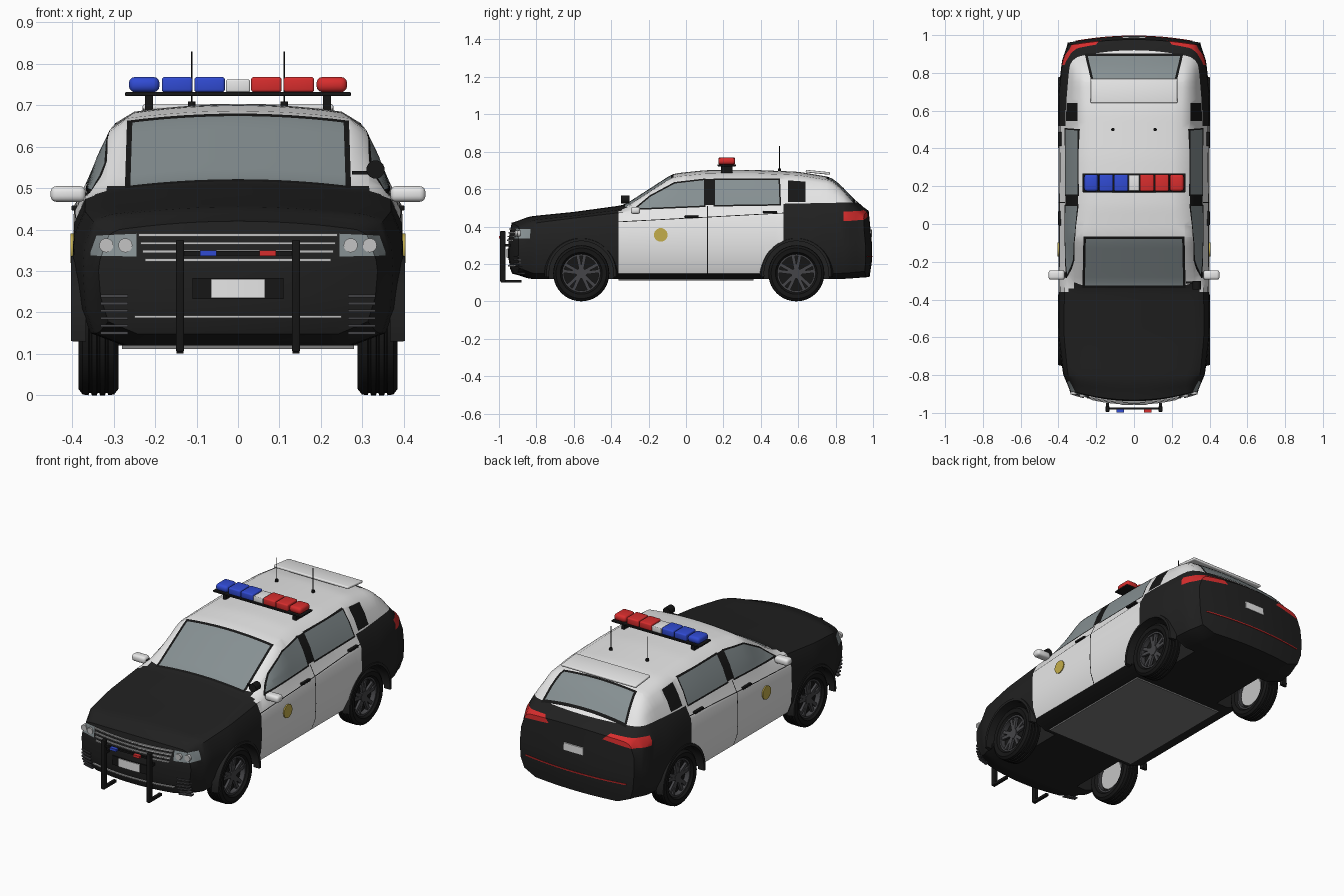
import bpy, bmesh, math
from mathutils import Vector, Matrix

if "Cube" in bpy.data.objects:
    bpy.data.objects.remove(bpy.data.objects["Cube"])


def material(name, r, g, b):
    m = bpy.data.materials.new(name)
    m.use_nodes = True
    m.diffuse_color = (r, g, b, 1)
    m.node_tree.nodes["Principled BSDF"].inputs["Base Color"].default_value = (r, g, b, 1)
    return m


BLACK = material("black paint", .015, .015, .015)
WHITE = material("white paint", .8, .8, .8)
GLASS = material("grey glass", .24, .28, .29)
TRIM = material("black trim", .008, .008, .008)
METAL = material("dark metal", .06, .06, .065)
SILVER = material("silver", .55, .55, .55)
BLUE = material("blue lamp", .03, .07, .65)
RED = material("red lamp", .68, .026, .026)
GOLD = material("gold", .55, .42, .07)
FLOOR = material("floor grey", .2, .2, .2)
made = []


def make(name, bm, *mats):
    bmesh.ops.recalc_face_normals(bm, faces=bm.faces[:])
    me = bpy.data.meshes.new(name)
    bm.to_mesh(me)
    bm.free()
    for m in mats:
        me.materials.append(m)
    ob = bpy.data.objects.new(name, me)
    bpy.context.collection.objects.link(ob)
    made.append(ob)
    return ob


def box(name, centre, size, mat, bevel=0, tilt=0):
    bm = bmesh.new()
    m = Matrix.Translation(centre) @ Matrix.Rotation(tilt, 4, 'X') @ Matrix.Diagonal((*size, 1))
    bmesh.ops.create_cube(bm, size=1, matrix=m)
    if bevel:
        bmesh.ops.bevel(bm, geom=bm.edges[:], offset=bevel, segments=3, profile=.5, affect='EDGES')
    return make(name, bm, mat)


def add_cylinder(bm, centre, r, depth, axis, segs):
    turn = {'x': Matrix.Rotation(math.pi / 2, 4, 'Y'), 'y': Matrix.Rotation(math.pi / 2, 4, 'X'), 'z': Matrix()}
    bmesh.ops.create_cone(bm, cap_ends=True, segments=segs, radius1=r, radius2=r, depth=depth,
                          matrix=Matrix.Translation(centre) @ turn[axis])


def cylinder(name, centre, r, depth, axis, mat, segs=24):
    bm = bmesh.new()
    add_cylinder(bm, centre, r, depth, axis, segs)
    return make(name, bm, mat)


def lathe(name, profile, mat, start=0, end=360, segs=40):
    """Turn a closed (x, radius) profile about the x axis."""
    bm = bmesh.new()
    full = end - start == 360
    rings = []
    for k in range(segs if full else segs + 1):
        a = math.radians(start + (end - start) * k / segs)
        rings.append([bm.verts.new((x, r * math.cos(a), r * math.sin(a))) for x, r in profile])
    n = len(profile)
    for k in range(segs):
        a, b = rings[k], rings[(k + 1) % len(rings)]
        for i in range(n):
            bm.faces.new((a[i], a[(i + 1) % n], b[(i + 1) % n], b[i]))
    if not full:
        bm.faces.new(rings[0])
        bm.faces.new(rings[-1])
    return make(name, bm, mat)


def curve(*pts):
    """Smoothed polyline through (y, value) points."""
    def line(y):
        if y <= pts[0][0]:
            return pts[0][1]
        for (a, u), (b, v) in zip(pts, pts[1:]):
            if y <= b:
                return u + (v - u) * (y - a) / (b - a)
        return pts[-1][1]
    return lambda y: sum(line(y + d) for d in (-.02, 0, .02)) / 3


# Body shape along its length
FRONT, REAR = -.95, .995
low = curve((-.95, .15), (-.85, .12), (.85, .12), (.99, .13))
width = curve((-.95, .335), (-.8, .375), (-.6, .4), (.7, .4), (.88, .38), (.99, .35))
belt_z = curve((-.95, .385), (-.8, .42), (-.6, .445), (-.35, .475), (0, .5), (.5, .515), (.85, .52), (.96, .47), (.99, .44))
belt_w = curve((-.95, .31), (-.8, .35), (-.6, .37), (.6, .365), (.85, .345), (.99, .325))
top_z = curve((-.95, .4), (-.85, .435), (-.6, .46), (-.33, .497), (-.07, .665), (.1, .683), (.35, .685),
              (.6, .675), (.78, .645), (.9, .535), (.97, .485), (.99, .46))
top_w = curve((-.95, .27), (-.6, .29), (-.07, .275), (.1, .25), (.6, .25), (.9, .27), (.99, .29))


def bend(x, y, z):
    """Round the nose and tail in plan and in profile."""
    if y < -.8:
        y += (-.8 - y) / .15 * (.06 * (x / .35) ** 2 + .4 * max(0, .2 - z) + .2 * max(0, z - .33))
    elif y > .85:
        y -= (y - .85) / .145 * (.035 * (x / .35) ** 2 + .1 * max(0, z - .3) + .15 * max(0, .22 - z))
    return (x, y, z)


def section(y):
    w, zb, bz, bw, tz, tw = (f(y) for f in (width, low, belt_z, belt_w, top_z, top_w))
    rows = [(.72 * w, zb), (.93 * w, zb + .03), (.985 * w, zb + .09), (w, .3), (.99 * w, bz - .06)]
    return rows + [(bw + (tw - bw) * u, bz + (tz - bz) * v) for u, v in ((0, 0), (.27, .45), (.6, .84), (1, 1))]


def build_body():
    bm, verts, K, N, I = bmesh.new(), {}, 64, 12, 8
    ys = [FRONT + (REAR - FRONT) * k / K for k in range(K + 1)]
    rows = [section(y) for y in ys]

    def p(k, i, j):
        if (k, i, j) not in verts:
            f = 2 * j / N - 1
            x, z = rows[k][i]
            z += .018 * (1 - f * f) if i == I else 0
            verts[k, i, j] = bm.verts.new(bend(x * f, ys[k], z))
        return verts[k, i, j]

    for k in range(K):
        for j in (0, N):
            for i in range(I):
                bm.faces.new((p(k, i, j), p(k + 1, i, j), p(k + 1, i + 1, j), p(k, i + 1, j)))
        for i in (0, I):
            for j in range(N):
                bm.faces.new((p(k, i, j), p(k + 1, i, j), p(k + 1, i, j + 1), p(k, i, j + 1)))
    for k in (0, K):
        for i in range(I):
            for j in range(N):
                bm.faces.new((p(k, i, j), p(k, i + 1, j), p(k, i + 1, j + 1), p(k, i, j + 1)))
    return make("body", bm, BLACK, WHITE, GLASS, TRIM, RED)


def paint(bm, poly, axes, mat, keep, grow=0):
    """Cut a convex outline into the kept faces and colour its inside."""
    pts = [Vector(q) for q in poly]
    mid = sum(pts, Vector((0, 0))) / len(pts)
    planes = []
    for a, b in zip(pts, pts[1:] + pts[:1]):
        n = Vector((b.y - a.y, a.x - b.x)).normalized()
        n = n if n.dot(a - mid) > 0 else -n
        co, no = Vector((0, 0, 0)), Vector((0, 0, 0))
        for t, ax in enumerate(axes):
            co[ax], no[ax] = a[t] + n[t] * grow, n[t]
        planes.append((co, no))
    for co, no in planes:
        bm.normal_update()
        faces = [f for f in bm.faces if keep(f, f.calc_center_median())
                 and all(any((v.co - c).dot(d) < 0 for v in f.verts) for c, d in planes)]
        geom = faces + list({e for f in faces for e in f.edges}) + list({v for f in faces for v in f.verts})
        bmesh.ops.bisect_plane(bm, geom=geom, dist=1e-5, plane_co=co, plane_no=no)
    bm.normal_update()
    for f in bm.faces:
        m = f.calc_center_median()
        if keep(f, m) and all((m - c).dot(d) < 0 for c, d in planes):
            f.material_index = mat


# Body with wheel wells
AXLES = (-.56, .59)
body = build_body()
bm = bmesh.new()
for y in AXLES:
    for s in (1, -1):
        add_cylinder(bm, (s * .37, y, .15), .175, .3, 'x', 48)
cutter = make("well_cutter", bm, BLACK)
cutter.hide_render = True
mod = body.modifiers.new("wells", 'BOOLEAN')
mod.operation, mod.solver, mod.object = 'DIFFERENCE', 'EXACT', cutter
bpy.context.view_layer.update()
cut = bpy.data.meshes.new_from_object(body.evaluated_get(bpy.context.evaluated_depsgraph_get()))
body.modifiers.clear()
made.remove(cutter)
bpy.data.objects.remove(cutter)

# Painted panels, windows and lamps
bm = bmesh.new()
bm.from_mesh(cut)
bmesh.ops.triangulate(bm, faces=[f for f in bm.faces if len(f.verts) > 4])
SIDE, PLAN, FACE = (1, 2), (0, 1), (0, 2)
on_side = lambda f, m: abs(f.normal.x) > .3 and abs(m.x) > .26
on_top = lambda f, m: f.normal.z > .2 and m.z > .48
paint(bm, [(-.36, .15), (.52, .15), (.52, .53), (-.36, .53)], SIDE, 1, on_side)
paint(bm, [(-.33, .505), (-.33, .8), (.95, .8), (.95, .53)], SIDE, 1, lambda f, m: m.z > .45)
paint(bm, [(-.36, .423), (.52, .47), (.52, .474), (-.36, .427)], SIDE, 3, on_side)
paint(bm, [(.112, .15), (.117, .15), (.117, .51), (.112, .51)], SIDE, 3, on_side)
paint(bm, [(.09, .515), (.155, .515), (.155, .655), (.09, .655)], SIDE, 3, on_side)
paint(bm, [(.545, .53), (.64, .53), (.64, .64), (.545, .647)], SIDE, 3, on_side)
front_window = [(-.265, .497), (.095, .512), (.095, .648), (-.06, .63), (-.19, .56)]
back_window = [(.155, .515), (.5, .52), (.495, .65), (.155, .65)]
for outline in (front_window, back_window):
    paint(bm, outline, SIDE, 3, on_side, .008)
    paint(bm, outline, SIDE, 2, on_side)
windshield = [(-.26, -.325), (.26, -.325), (.255, -.08), (-.255, -.08)]
rear_window = [(-.245, .89), (.245, .89), (.215, .765), (-.215, .765)]
for outline in (windshield, rear_window):
    paint(bm, outline, PLAN, 3, on_top, .013)
    paint(bm, outline, PLAN, 2, on_top)
for s in (1, -1):
    paint(bm, [(s * .245, .335), (s * .4, .338), (s * .4, .383), (s * .245, .39)], FACE, 2, lambda f, m: m.y < -.84)
    paint(bm, [(s * .165, .455), (s * .42, .425), (s * .42, .478), (s * .2, .488)], FACE, 4, lambda f, m: m.y > .84)
bm.to_mesh(body.data)
bm.free()


def strip(name, x0, x1, z, height, end, mat, out=.007):
    """Bar that follows the curve of the nose or tail."""
    bm, n, sign = bmesh.new(), 12, (1 if end > 0 else -1)
    prev = None
    for k in range(n + 1):
        x = x0 + (x1 - x0) * k / n
        y = bend(x, end, z)[1]
        ring = [bm.verts.new((x, y + sign * d, z + h * height / 2))
                for d, h in ((-.015, -1), (out, -1), (out, 1), (-.015, 1))]
        if prev:
            for i in range(4):
                bm.faces.new((prev[i], prev[(i + 1) % 4], ring[(i + 1) % 4], ring[i]))
        if k in (0, n):
            bm.faces.new(ring)
        prev = ring
    return make(name, bm, mat)


# Nose: grille, plate, vents, lamps
for k in range(4):
    strip("grille_bar", -.24 + k * .005, .24 - k * .005, .387 - k * .02, .007, FRONT, SILVER)
strip("lower_chrome_strip", -.25, .25, .19, .006, FRONT, SILVER)
strip("plate_holder", -.11, .11, .258, .05, FRONT, TRIM, .005)
strip("front_plate", -.065, .065, .258, .046, FRONT, WHITE, .009)
for s in (1, -1):
    for k in range(6):
        strip("vent_rib", s * .265, s * .332, .15 + k * .018, .007, FRONT, METAL)
    for x in (.272, .318):
        cylinder("headlamp", (s * x, bend(x, FRONT, .362)[1], .362), .017, .016, 'y', SILVER)

# Tail: plate, red line
strip("rear_plate", -.06, .06, .365, .04, REAR, WHITE, .005)
strip("rear_red_line", -.31, .31, .24, .006, REAR, RED, .003)

# Push bar
for s in (1, -1):
    box("push_bar_post", (s * .14, -.98, .24), (.02, .03, .27), TRIM, .004)
    box("push_bar_foot", (s * .14, -.935, .108), (.016, .11, .014), TRIM)
    box("push_bar_link", (s * .14, -.955, .3), (.014, .04, .014), TRIM)
    box("push_bar_lamp", (s * .072, -.99, .343), (.04, .018, .014), RED if s > 0 else BLUE)
box("push_bar_cross", (0, -.977, .343), (.28, .012, .01), TRIM)

# Side parts
for s in (1, -1):
    box("mirror", (s * .41, -.27, .486), (.085, .05, .038), WHITE, .014)
    box("mirror_arm", (s * .365, -.27, .482), (.03, .025, .016), TRIM)
    cylinder("door_badge", (s * .397, -.135, .355), .037, .014, 'x', GOLD, 14)
    for y, z in ((.03, .452), (.45, .478)):
        box("door_handle", (s * .393, y, z), (.018, .075, .012), TRIM, .003)
cylinder("spotlight", (.332, -.325, .545), .022, .045, 'y', TRIM)
box("spotlight_arm", (.3, -.31, .537), (.05, .01, .008), TRIM)
box("floor_panel", (0, 0, .118), (.56, .72, .012), FLOOR)

# Roof parts
box("light_bar_base", (0, .218, .727), (.545, .1, .01), TRIM, .003)
for s in (1, -1):
    box("light_bar_foot", (s * .215, .218, .705), (.02, .06, .04), TRIM)
    cylinder("antenna_base", (s * .112, .5, .703), .009, .012, 'z', TRIM, 12)
    cylinder("antenna", (s * .112, .5, .765), .002, .13, 'z', TRIM, 6)
    for x, round_off in ((.0685, .007), (.147, .007), (.2265, .015)):
        box("bar_lamp", (s * x, .218, .75), (.074, .09, .037), RED if s > 0 else BLUE, round_off)
box("bar_centre_lamp", (0, .218, .747), (.058, .085, .03), WHITE, .004)
box("spoiler", (0, .705, .69), (.46, .13, .014), WHITE, .005, -.1)

# Wheels and arch lips
tyre = [(-.03, .1), (-.045, .112), (-.048, .135), (-.038, .148)]
for x in (-.02, 0, .02):
    tyre += [(x - .004, .15), (x - .002, .144), (x + .002, .144), (x + .004, .15)]
tyre += [(-x, r) for x, r in reversed(tyre[:4])]
bm = bmesh.new()
for k in range(10):
    a = math.tau * (k // 2) / 5 + (.19 if k % 2 else -.19)
    m = Matrix.Rotation(a, 4, 'X') @ Matrix.Translation((.02, 0, .058)) @ Matrix.Diagonal((.014, .018, .078, 1))
    bmesh.ops.create_cube(bm, size=1, matrix=m)
add_cylinder(bm, (.02, 0, 0), .028, .018, 'x', 20)
parts = [make("wheel_spokes", bm, METAL), lathe("tyre", tyre, TRIM),
         lathe("rim", [(-.034, .102), (.034, .102), (.034, .093), (-.034, .093)], METAL),
         cylinder("rim_back", (0, 0, 0), .095, .012, 'x', TRIM, 32),
         cylinder("brake_disc", (-.015, 0, 0), .08, .02, 'x', SILVER, 32)]
lip = lathe("arch_lip", [(.03, .172), (.066, .172), (.066, .186), (.03, .196)], BLACK, -6, 186)
for ob in parts + [lip]:
    for n, (y, s) in enumerate((y, s) for y in AXLES for s in (1, -1)):
        part = ob if n == 0 else ob.copy()
        if n:
            bpy.context.collection.objects.link(part)
        part.location = (s * .337, y, .15)
        part.rotation_euler = (0, 0, 0 if s > 0 else math.pi)

# Smooth shading with sharp edges kept
bpy.ops.object.select_all(action='DESELECT')
for ob in made:
    ob.select_set(True)
bpy.context.view_layer.objects.active = body
bpy.ops.object.shade_smooth_by_angle(angle=.6)
